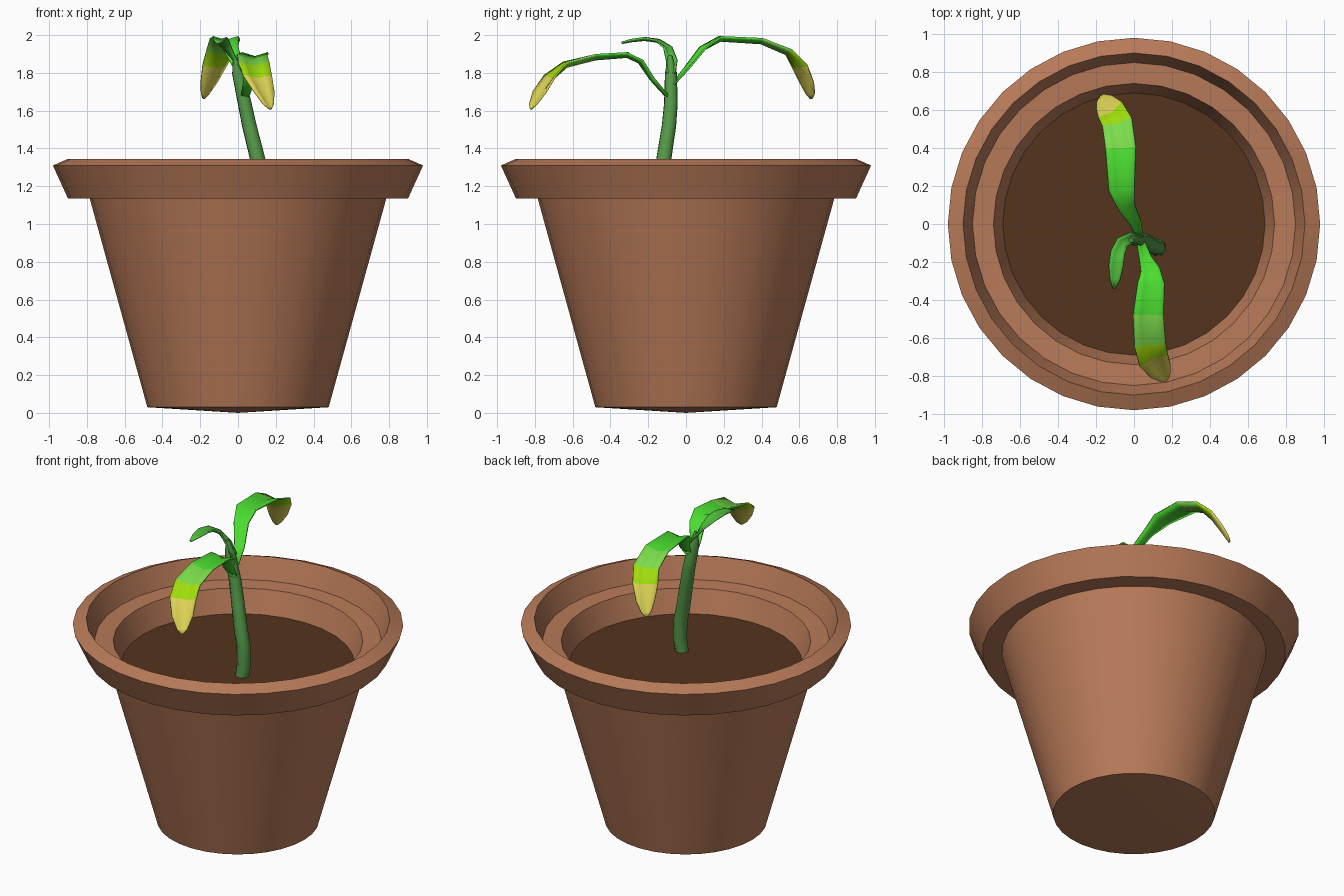
import bpy, bmesh, math
from mathutils import Vector

if "Cube" in bpy.data.objects:
    bpy.data.objects.remove(bpy.data.objects["Cube"])


def material(name, rgb):
    m = bpy.data.materials.new(name)
    m.diffuse_color = (*rgb, 1)
    m.use_nodes = True
    m.node_tree.nodes["Principled BSDF"].inputs["Base Color"].default_value = m.diffuse_color
    return m


TERRACOTTA = material("terracotta", (0.48, 0.195, 0.098))
SOIL = material("soil", (0.09, 0.034, 0.012))
STEM = material("stem_green", (0.09, 0.32, 0.065))
LEAF = [material("leaf_green", (0.07, 0.72, 0.03)),
        material("leaf_pale", (0.20, 0.72, 0.07)),
        material("leaf_lime", (0.35, 0.72, 0.004)),
        material("leaf_yellow", (0.72, 0.65, 0.09))]


def add_object(name, bm, mats, angle=35):
    me = bpy.data.meshes.new(name)
    bm.to_mesh(me)
    bm.free()
    ob = bpy.data.objects.new(name, me)
    bpy.context.collection.objects.link(ob)
    for m in mats:
        me.materials.append(m)
    smooth(ob, angle)
    return ob


def smooth(ob, angle):
    bpy.ops.object.select_all(action='DESELECT')
    bpy.context.view_layer.objects.active = ob
    ob.select_set(True)
    bpy.ops.object.shade_smooth_by_angle(angle=math.radians(angle))


def lathe(name, profile, mat, sides=32):
    """Revolve an (r, z) profile about z; a radius of 0 makes a pole."""
    bm = bmesh.new()
    rings = []
    for r, z in profile:
        n = sides if r else 1
        rings.append([bm.verts.new((r * math.cos(math.tau * i / sides),
                                    r * math.sin(math.tau * i / sides), z)) for i in range(n)])
    for a, b in zip(rings, rings[1:]):
        for i in range(sides):
            j = (i + 1) % sides
            quad = [a[i % len(a)], a[j % len(a)], b[j % len(b)], b[i % len(b)]]
            bm.faces.new(list(dict.fromkeys(quad)))
    return add_object(name, bm, [mat], 20)


def leaf(name, stations, mats):
    """Creased blade along stations of (x, y, z, width, material index)."""
    bm = bmesh.new()
    pts = [Vector(s[:3]) for s in stations]
    rows = []
    for i, p in enumerate(pts):
        t = (pts[min(i + 1, len(pts) - 1)] - pts[max(i - 1, 0)]).normalized()
        side = t.cross(Vector((0, 0, 1))).normalized()
        up = side.cross(t)
        w = stations[i][3]
        rows.append([bm.verts.new(p + side * w * k / 2 - up * w * 0.15 * (1 - abs(k)))
                     for k in (-1, -0.5, 0, 0.5, 1)])
    for i, (a, b) in enumerate(zip(rows, rows[1:])):
        for k in range(4):
            bm.faces.new((a[k], a[k + 1], b[k + 1], b[k])).material_index = stations[i][4]
    ob = add_object(name, bm, mats, 60)
    mod = ob.modifiers.new("thickness", 'SOLIDIFY')
    mod.thickness = 0.01
    mod.offset = 0
    return ob


# Pot: underside, tapered wall, flared rim, stepped inside
lathe("pot", [(0, 0.0), (0.48, 0.03), (0.785, 1.135), (0.90, 1.135), (0.98, 1.31),
              (0.90, 1.345), (0.85, 1.21), (0.74, 1.205), (0.69, 1.06)], TERRACOTTA)
# Soil surface
lathe("soil", [(0.692, 1.06), (0, 1.06)], SOIL)

# Stem: bent tapered tube
curve = bpy.data.curves.new("stem", 'CURVE')
curve.dimensions = '3D'
curve.bevel_depth = 1
curve.bevel_resolution = 2
curve.use_fill_caps = True
path = [(0.12, -0.13, 1.05, 0.04), (0.13, -0.125, 1.13, 0.042), (0.125, -0.12, 1.25, 0.042),
        (0.105, -0.118, 1.34, 0.042), (0.06, -0.09, 1.52, 0.04), (0.035, -0.08, 1.64, 0.038),
        (0.0, -0.08, 1.80, 0.033), (-0.015, -0.085, 1.89, 0.012)]
sp = curve.splines.new('POLY')
sp.points.add(len(path) - 1)
for pt, (x, y, z, r) in zip(sp.points, path):
    pt.co = (x, y, z, 1)
    pt.radius = r
stem = bpy.data.objects.new("stem", curve)
bpy.context.collection.objects.link(stem)
curve.materials.append(STEM)
bpy.ops.object.select_all(action='DESELECT')
bpy.context.view_layer.objects.active = stem
stem.select_set(True)
bpy.ops.object.convert(target='MESH')
smooth(bpy.context.object, 50)

# Large arching leaves with yellowing tips
leaf("back_leaf", [
    (0.03, -0.07, 1.74, 0.04, 0), (0.01, 0.0, 1.82, 0.06, 0), (-0.04, 0.09, 1.935, 0.09, 0),
    (-0.065, 0.18, 1.99, 0.135, 0), (-0.07, 0.40, 1.98, 0.16, 1), (-0.09, 0.54, 1.92, 0.16, 2),
    (-0.125, 0.60, 1.84, 0.15, 3), (-0.155, 0.64, 1.75, 0.11, 3),
    (-0.175, 0.66, 1.69, 0.06, 3), (-0.183, 0.665, 1.665, 0.015, 3)], LEAF)
leaf("front_leaf", [
    (0.03, -0.075, 1.65, 0.04, 0), (0.06, -0.18, 1.77, 0.065, 0), (0.085, -0.24, 1.865, 0.10, 0),
    (0.09, -0.31, 1.905, 0.14, 0), (0.075, -0.48, 1.895, 0.16, 1), (0.085, -0.64, 1.855, 0.165, 2),
    (0.105, -0.72, 1.785, 0.16, 3), (0.14, -0.775, 1.70, 0.125, 3),
    (0.163, -0.81, 1.635, 0.065, 3), (0.173, -0.822, 1.61, 0.015, 3)], LEAF)
# Small young leaf curling off the stem top
leaf("young_leaf", [
    (0.03, -0.08, 1.80, 0.05, 0), (-0.015, -0.075, 1.87, 0.06, 0), (-0.06, -0.095, 1.935, 0.065, 0),
    (-0.085, -0.15, 1.975, 0.075, 0), (-0.095, -0.22, 1.985, 0.075, 0),
    (-0.10, -0.29, 1.975, 0.055, 0), (-0.105, -0.34, 1.96, 0.015, 0)],
     [material("young_leaf_green", (0.08, 0.5, 0.045))])
